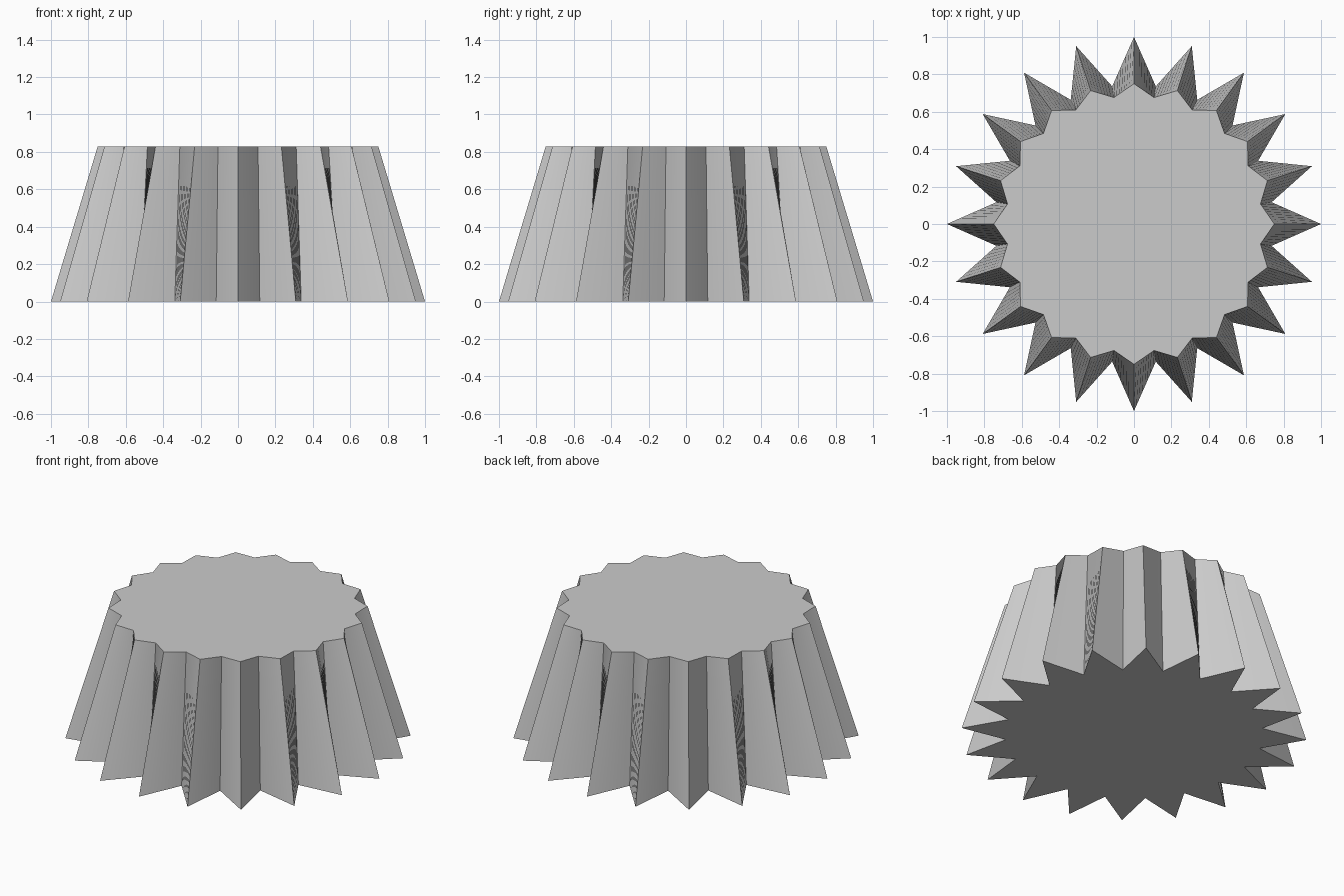
import bpy
import bmesh
from math import cos, sin, pi

if "Cube" in bpy.data.objects:
    bpy.data.objects.remove(bpy.data.objects["Cube"])

POINTS = 20      # star points
STRIPS = 8       # strips per twisted flute face
HEIGHT = 0.83


def star(bm, tip, valley, z):
    """Ring of vertices along a star outline, each edge divided into strips."""
    corners = []
    for i in range(POINTS * 2):
        r = valley if i % 2 else tip
        a = i * pi / POINTS
        corners.append((r * cos(a), r * sin(a)))
    ring = []
    for i, (x0, y0) in enumerate(corners):
        x1, y1 = corners[(i + 1) % len(corners)]
        for s in range(STRIPS):
            t = s / STRIPS
            ring.append(bm.verts.new((x0 + (x1 - x0) * t, y0 + (y1 - y0) * t, z)))
    return ring


# Fluted body: deep star at the base, shallow star at the top
bm = bmesh.new()
base = star(bm, 1.0, 0.745, 0.0)
top = star(bm, 0.75, 0.685, HEIGHT)
n = len(base)
for i in range(n):
    j = (i + 1) % n
    bm.faces.new((base[i], base[j], top[j], top[i]))
bm.faces.new(top)
bm.faces.new(base[::-1])

mesh = bpy.data.meshes.new("fluted_body")
bm.to_mesh(mesh)
bm.free()
body = bpy.data.objects.new("fluted_body", mesh)
bpy.context.collection.objects.link(body)

# Smooth the twisted faces, keep ridges and rims sharp
bpy.context.view_layer.objects.active = body
body.select_set(True)
bpy.ops.object.shade_smooth_by_angle(angle=pi / 9)
